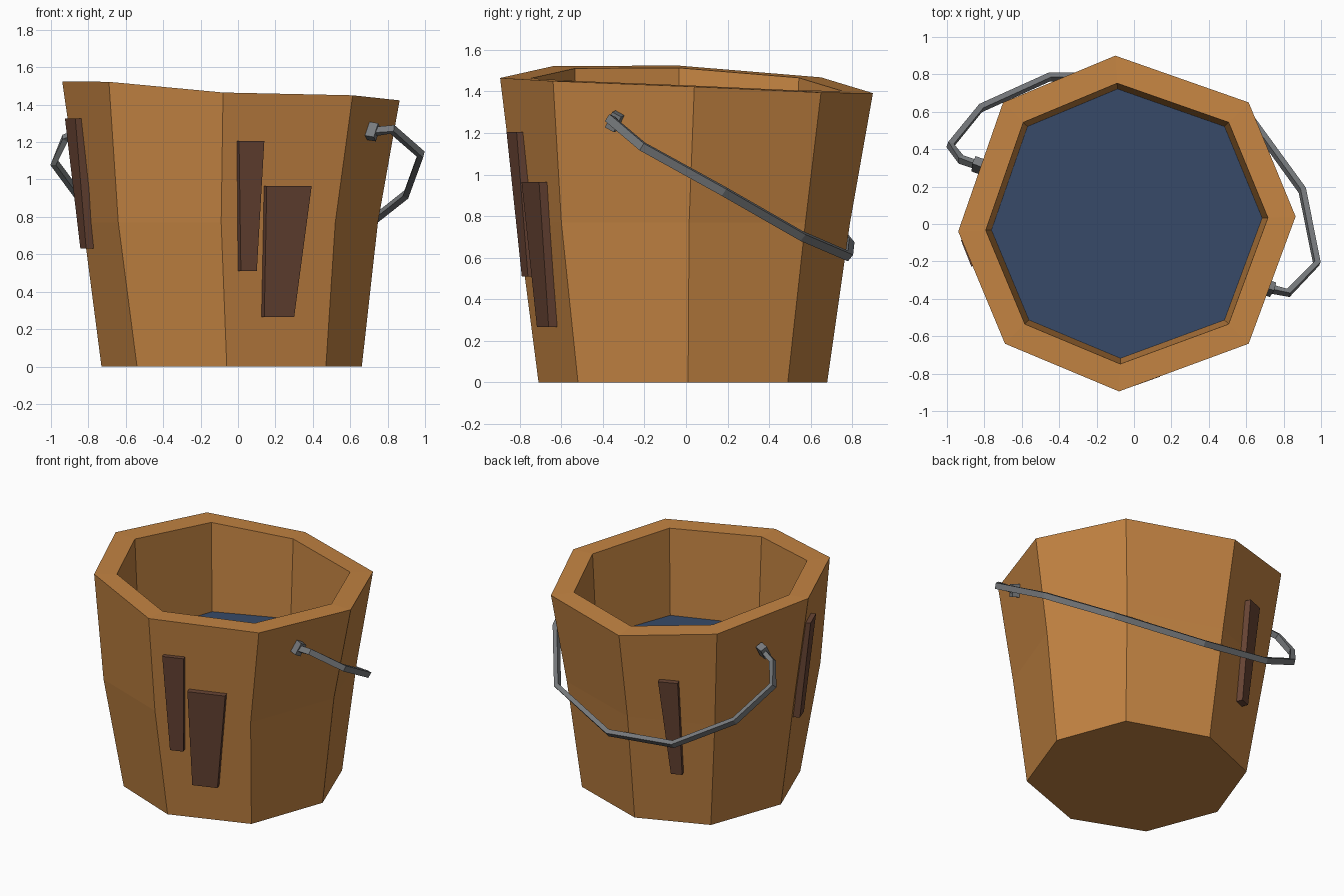
import bpy, bmesh
from mathutils import Vector as V, Matrix

if "Cube" in bpy.data.objects:
    bpy.data.objects.remove(bpy.data.objects["Cube"])


def material(name, rgb):
    m = bpy.data.materials.new(name)
    m.diffuse_color = (*rgb, 1)
    m.use_nodes = True
    m.node_tree.nodes["Principled BSDF"].inputs["Base Color"].default_value = m.diffuse_color
    return m


WOOD = material("bucket wood", (0.55, 0.230, 0.055))
DARK = material("dark plank wood", (0.140, 0.059, 0.035))
METAL = material("grey iron", (0.185, 0.195, 0.205))
WATER = material("blue water", (0.038, 0.068, 0.138))


def finish(name, bm, mat, recalc=True):
    if recalc:
        bmesh.ops.recalc_face_normals(bm, faces=bm.faces[:])
    me = bpy.data.meshes.new(name)
    bm.to_mesh(me)
    bm.free()
    me.materials.append(mat)
    ob = bpy.data.objects.new(name, me)
    bpy.context.collection.objects.link(ob)
    return ob


def loft(name, rings, mat):
    """Join closed rings of points in order and cap both ends."""
    bm = bmesh.new()
    vs = [[bm.verts.new(p) for p in r] for r in rings]
    n = len(rings[0])
    for a, b in zip(vs, vs[1:]):
        for i in range(n):
            j = (i + 1) % n
            bm.faces.new((a[i], a[j], b[j], b[i]))
    bm.faces.new(vs[0])
    bm.faces.new(vs[-1])
    return finish(name, bm, mat)


# Uneven octagonal rings of the bucket: foot, waist, rim
foot = [V((x, y, 0)) for x, y in
        [(-.73, -.03), (-.54, -.52), (-.06, -.71), (.47, -.52),
         (.662, .01), (.48, .49), (-.07, .68), (-.54, .49)]]
waist = [V((x, y, .77)) for x, y in
         [(-.83, -.035), (-.64, -.605), (-.09, -.81), (.52, -.60),
          (.748, .015), (.54, .575), (-.09, .79), (-.63, .575)]]
rim = [V(p) for p in
       [(-.94, -.04, 1.525), (-.69, -.64, 1.522), (-.08, -.895, 1.465), (.613, -.64, 1.45),
        (.864, .04, 1.423), (.613, .65, 1.395), (-.10, .90, 1.392), (-.70, .65, 1.468)]]


def shrink(ring, s, z=None):
    c = V((-.04, 0, 1.455))
    out = [c + (p - c) * s for p in ring]
    return out if z is None else [V((p.x, p.y, z)) for p in out]


# Bucket body with hollow inside, and the water surface
inner = shrink(rim, .836)
level = shrink(inner, .96, .84)
loft("bucket_body", [foot, waist, rim, inner, level, shrink(inner, .8, .15)], WOOD)
bm = bmesh.new()
bm.faces.new([bm.verts.new(p + V((0, 0, .002))) for p in level])
finish("water_surface", bm, WATER, recalc=False)


# Patch planks nailed to the outer staves
def column(i, z):
    a, b = (foot[i], waist[i]) if z < .77 else (waist[i], rim[i])
    return a.lerp(b, (z - a.z) / (b.z - a.z))


def plank(name, side, axis, top, bottom, lift):
    """top / bottom = (z, start, end) along the axis; lift = height off the wall."""
    d = rim[side + 1] - rim[side]
    out = V((d.y, -d.x, 0)).normalized()
    back, front = [], []
    for (z, s, e), h in zip((top, bottom), lift):
        p, q = column(side, z), column(side + 1, z)
        ends = (s, e) if z == top[0] else (e, s)
        for c in ends:
            w = p.lerp(q, (c - p[axis]) / (q[axis] - p[axis]))
            back.append(w - out * .02)
            front.append(w + out * h)
    loft(name, [back, front], DARK)


plank("narrow_front_plank", 2, 0, (1.205, -.005, .13), (.51, 0, .085), (.031, .045))
plank("wide_front_plank", 2, 0, (.965, .14, .38), (.265, .125, .285), (.04, .045))
plank("left_plank", 0, 1, (1.325, -.075, -.215), (.63, -.065, -.155), (.031, .045))
plank("back_plank", 6, 0, (1.08, -.315, -.435), (.386, -.335, -.405), (.035, .045))

# Bail handle: square bar swept along a bent path, hanging at the back
path = [V(p) for p in
        [(.72, -.345, 1.255), (.825, -.368, 1.268), (.978, -.21, 1.135), (.90, .18, .92),
         (.628, .555, .705), (.065, .78, .608), (-.45, .787, .667), (-.82, .62, .87),
         (-.983, .42, 1.09), (-.925, .345, 1.22), (-.82, .31, 1.255)]]
normal = (path[5] - path[1]).cross(path[9] - path[1]).normalized()
rings = []
for i, p in enumerate(path):
    t = (path[min(i + 1, len(path) - 1)] - path[max(i - 1, 0)]).normalized()
    side = t.cross(normal).normalized()
    up = side.cross(t)
    rings.append([p + side * a * .016 + up * b * .02
                  for a, b in ((-1, -1), (1, -1), (1, 1), (-1, 1))])
loft("handle", rings, METAL)

# Pivot blocks holding the handle ends
for name, pos, turn, tilt in (("right_pivot", (.715, -.342, 1.257), -.33, .15),
                              ("left_pivot", (-.83, .312, 1.255), -.34, -.15)):
    bm = bmesh.new()
    bmesh.ops.create_cube(bm, size=1, matrix=Matrix.Translation(pos)
                          @ Matrix.Rotation(turn, 4, 'Z')
                          @ Matrix.Rotation(tilt, 4, 'Y')
                          @ Matrix.Rotation(-.5, 4, 'X')
                          @ Matrix.Diagonal((.06, .05, .085, 1)))
    finish(name, bm, METAL)
